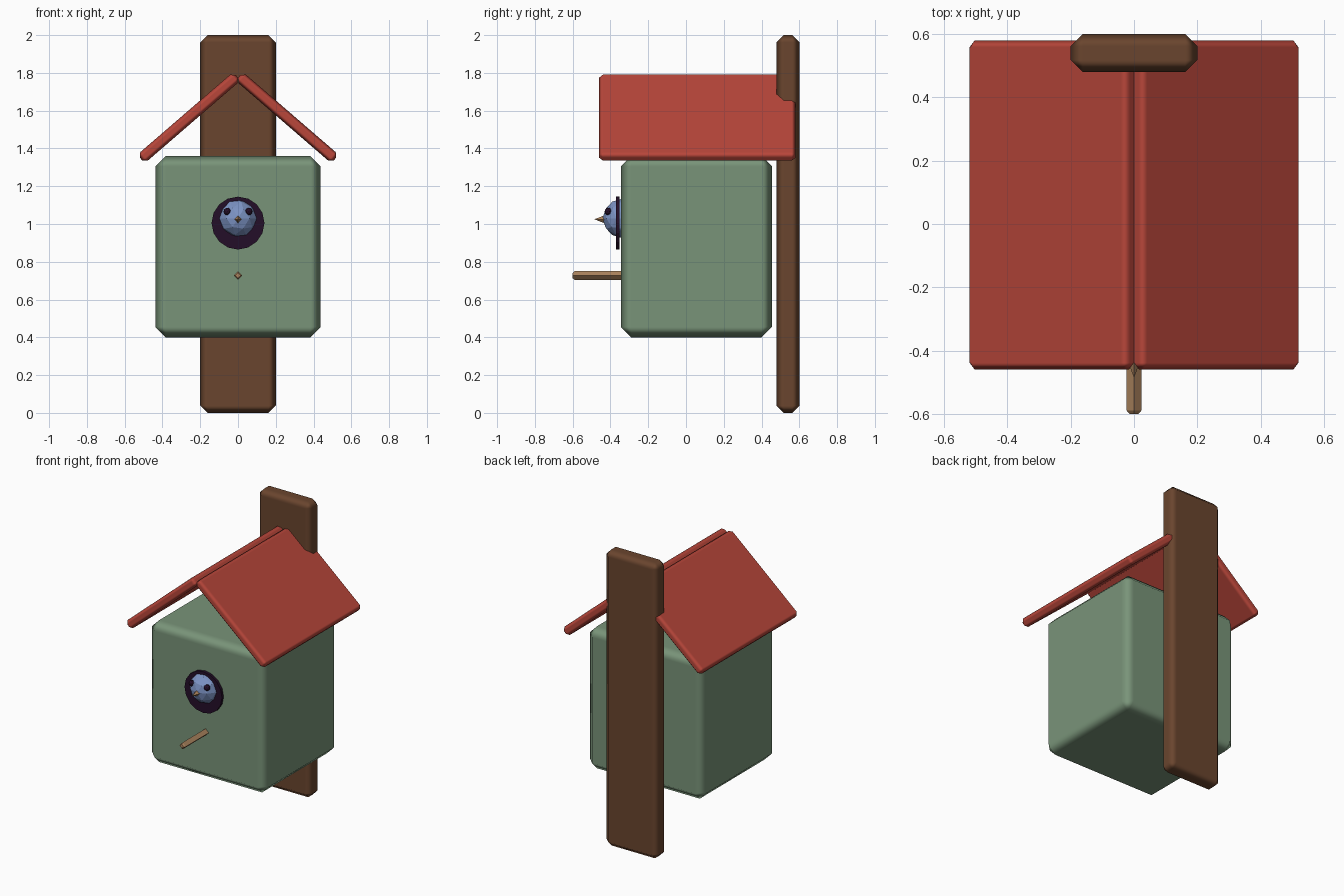
import bpy, bmesh, math
from mathutils import Matrix, Vector

if "Cube" in bpy.data.objects:
    bpy.data.objects.remove(bpy.data.objects["Cube"], do_unlink=True)


def material(name, r, g, b):
    """Flat material from display colour 0-255, stored as linear values."""
    def linear(c):
        c /= 255
        return c / 12.92 if c <= 0.04045 else ((c + 0.055) / 1.055) ** 2.4
    colour = (linear(r), linear(g), linear(b), 1)
    m = bpy.data.materials.new(name)
    m.use_nodes = True
    m.diffuse_color = colour
    m.node_tree.nodes["Principled BSDF"].inputs["Base Color"].default_value = colour
    return m


green = material("sage green", 121, 148, 121)
red = material("roof red", 184, 70, 58)
brown = material("dark wood", 106, 69, 46)
tan = material("light wood", 172, 132, 94)
blue = material("bird blue", 124, 147, 196)
dark = material("hole dark", 36, 14, 40)


def make_object(name, bm, mat, location, smooth=False):
    mesh = bpy.data.meshes.new(name)
    bmesh.ops.recalc_face_normals(bm, faces=bm.faces)
    for f in bm.faces:
        f.smooth = smooth
    bm.to_mesh(mesh)
    bm.free()
    mesh.materials.append(mat)
    obj = bpy.data.objects.new(name, mesh)
    obj.location = location
    bpy.context.collection.objects.link(obj)
    return obj


def chamfer_box(name, size, location, width, mat, tilt=0):
    """Box with one soft-shaded chamfer along every edge."""
    bm = bmesh.new()
    bmesh.ops.create_cube(bm, size=1, matrix=Matrix.Diagonal(Vector(size)).to_4x4())
    obj = make_object(name, bm, mat, location, True)
    obj.rotation_euler.y = tilt
    bevel = obj.modifiers.new("Chamfer", 'BEVEL')
    bevel.width = width
    bevel.segments = 1
    bevel.harden_normals = True
    return obj


def forward_cone(name, sides, r_back, r_front, depth, location, mat):
    """Cone or cylinder whose second end points to the front (-y)."""
    bm = bmesh.new()
    bmesh.ops.create_cone(bm, cap_ends=True, segments=sides, radius1=r_back,
                          radius2=r_front, depth=depth,
                          matrix=Matrix.Rotation(math.pi / 2, 4, 'X'))
    return make_object(name, bm, mat, location)


def ball(name, detail, radius, location, mat):
    bm = bmesh.new()
    bmesh.ops.create_icosphere(bm, subdivisions=detail, radius=radius)
    return make_object(name, bm, mat, location)


# Post and house body
chamfer_box("post", (0.4, 0.12, 2), (0, 0.54, 1), 0.038, brown)
chamfer_box("house_body", (0.876, 0.8, 0.96), (0, 0.055, 0.88), 0.055, green)

# Two sloping roof boards meeting at the ridge
for side, label in ((1, "left"), (-1, "right")):
    chamfer_box("roof_" + label, (0.67, 1.04, 0.06), (side * 0.26, 0.06, 1.563),
                0.021, red, side * math.radians(40.8))

# Entrance hole disc
forward_cone("entrance_hole", 16, 0.14, 0.14, 0.018, (0, -0.362, 1.005), dark)

# Diamond-section perch with a tapered tip
forward_cone("perch", 4, 0.023, 0.023, 0.25, (0, -0.465, 0.727), tan)
forward_cone("perch_tip", 4, 0.023, 0.014, 0.01, (0, -0.595, 0.727), tan)

# Bird peeking out
ball("bird_head", 2, 0.104, (0, -0.338, 1.03), blue)
forward_cone("bird_beak", 4, 0.025, 0, 0.065, (0, -0.453, 1.025), tan)
for side, label in ((1, "left"), (-1, "right")):
    ball("bird_eye_" + label, 2, 0.02, (side * 0.057, -0.411, 1.066), dark)
